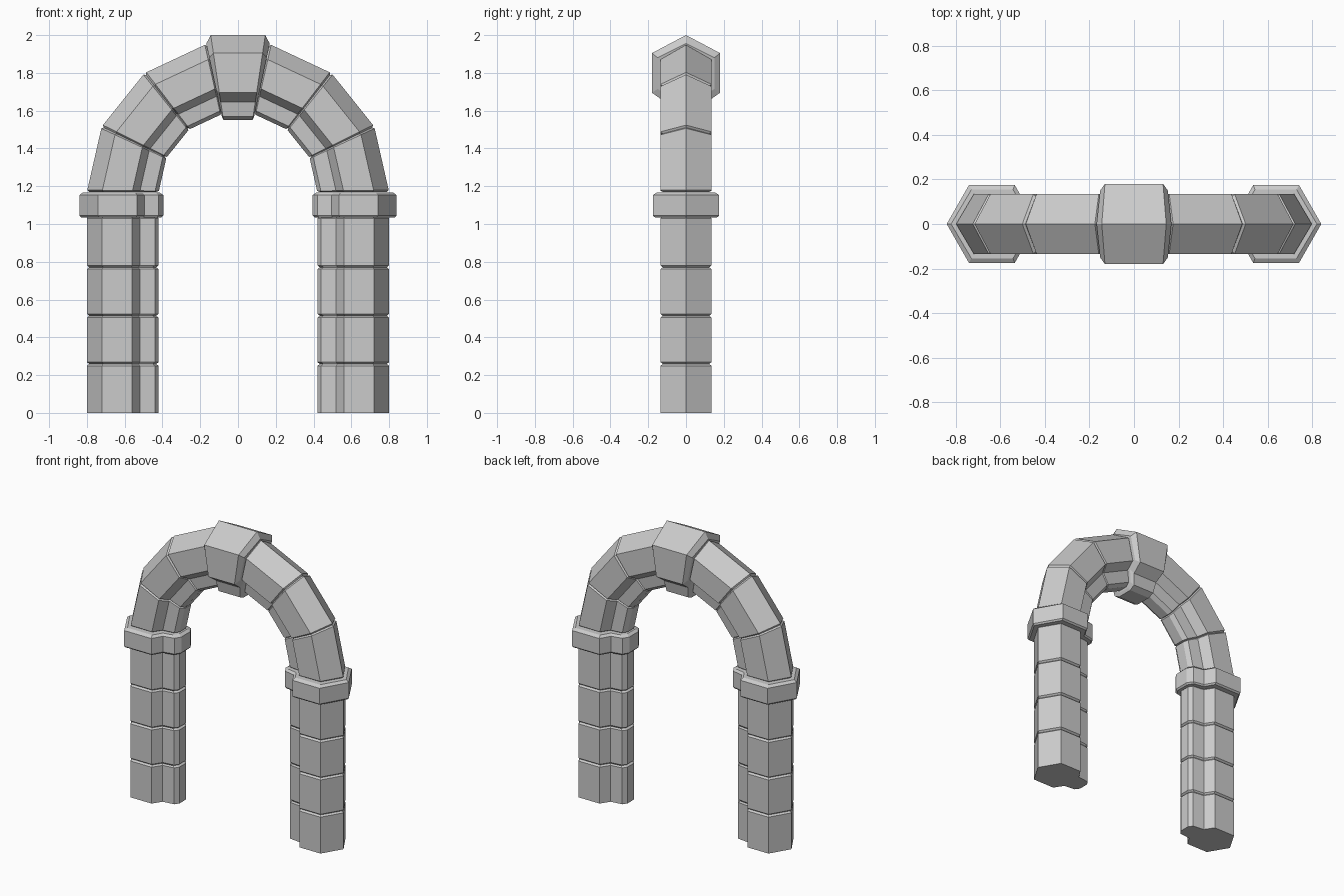
import bpy, bmesh, math

if "Cube" in bpy.data.objects:
    bpy.data.objects.remove(bpy.data.objects["Cube"])

# Half cross-sections (distance from arch centre, depth), outer ridge to inner rib
STONE = [(0.80, 0), (0.72, 0.135), (0.56, 0.135), (0.52, 0.073), (0.44, 0.063), (0.42, 0.035)]
CAPITAL = [(0.84, 0), (0.74, 0.175), (0.535, 0.175), (0.495, 0.105), (0.42, 0.09), (0.395, 0.05)]
KEY = [(0.83, 0), (0.735, 0.18), (0.525, 0.18), (0.475, 0.11), (0.40, 0.095), (0.38, 0.055)]
SPRING = 1.17


def full(half):
    return half + [(r, -y) for r, y in reversed(half) if y > 0]


def inset(half, k=0.012):
    # shrink a section about its middle for the chamfered block ends
    return [(0.62 + (r - 0.62) * (1 - k / 0.18), y * (1 - k / 0.135)) for r, y in half]


def upright(half, z):
    return [(r, y, z) for r, y in full(half)]


def radial(half, deg):
    a = math.radians(deg)
    return [(r * math.cos(a), y, SPRING + r * math.sin(a)) for r, y in full(half)]


def blend(a, b, t):
    return [tuple(p + (q - p) * t for p, q in zip(u, v)) for u, v in zip(a, b)]


def loft(name, rings, mirror=True):
    bm = bmesh.new()
    vs = [[bm.verts.new(p) for p in ring] for ring in rings]
    n = len(vs[0])
    for a, b in zip(vs, vs[1:]):
        for i in range(n):
            j = (i + 1) % n
            bm.faces.new((a[i], a[j], b[j], b[i]))
    bm.faces.new(vs[0])
    bm.faces.new(vs[-1])
    bmesh.ops.recalc_face_normals(bm, faces=bm.faces)
    me = bpy.data.meshes.new(name)
    bm.to_mesh(me)
    bm.free()
    ob = bpy.data.objects.new(name, me)
    bpy.context.collection.objects.link(ob)
    if mirror:
        m = ob.modifiers.new("both_sides", 'MIRROR')
        m.use_axis = (True, False, False)
    return ob


# Pillar blocks
levels = [0, 0.259, 0.514, 0.771, 1.04]
c = 0.01
for i, (z0, z1) in enumerate(zip(levels, levels[1:])):
    rings = [upright(STONE, z0)] if i == 0 else [upright(inset(STONE), z0), upright(STONE, z0 + c)]
    rings += [upright(STONE, z1 - c), upright(inset(STONE), z1)]
    loft(f"pillar_block_{i + 1}", rings)

# Capitals
loft("capital", [upright(inset(CAPITAL, 0.008), 1.035), upright(CAPITAL, 1.045),
                 upright(CAPITAL, 1.153), upright(inset(CAPITAL, 0.016), 1.167)])

# Arch stones
angles = [0, 25.6, 51.8, 78]
for i, (a0, a1) in enumerate(zip(angles, angles[1:])):
    s, e = radial(STONE, a0), radial(STONE, a1)
    si, ei = radial(inset(STONE), a0), radial(inset(STONE), a1)
    t = 0.028
    loft(f"arch_stone_{i + 1}", [si, blend(s, e, t), blend(s, e, 1 - t), ei])

# Keystone, wider and deeper than the other stones
END = [(0.785, 0), (0.71, 0.15), (0.545, 0.15), (0.505, 0.09), (0.425, 0.075), (0.40, 0.045)]


def key_ring(half, base, slope, side):
    return [(side * (base + slope * r), y, SPRING + r) for r, y in full(half)]


loft("keystone", [key_ring(END, 0, 0.214, -1), key_ring(KEY, 0.02, 0.15, -1),
                  key_ring(KEY, 0.02, 0.15, 1), key_ring(END, 0, 0.214, 1)], mirror=False)
